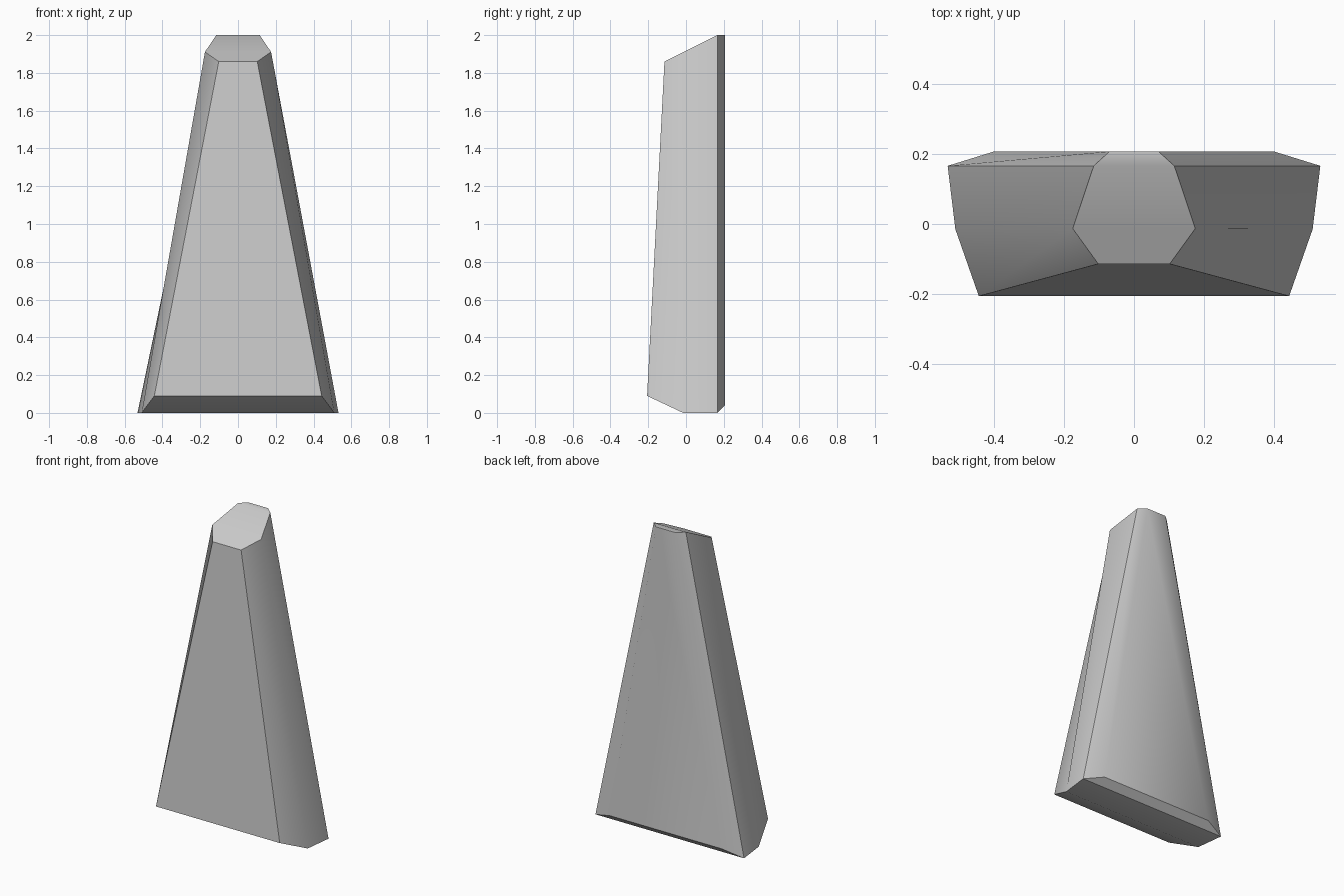
import bpy, bmesh, math

if "Cube" in bpy.data.objects:
    bpy.data.objects.remove(bpy.data.objects["Cube"])

# Half-width, depth and height of the cap outlines, listed front to back
BOTTOM = [(0.443, -0.206, 0.09), (0.51, -0.015, 0), (0.532, 0.166, 0), (0.40, 0.207, 0.042)]
TOP = [(0.102, -0.114, 1.86), (0.175, -0.013, 1.911), (0.115, 0.166, 2.0), (0.07, 0.207, 2.0)]


def ring(bm, rows):
    """Mirrored closed outline: left side front to back, right side back to front."""
    left = [bm.verts.new((-x, y, z)) for x, y, z in rows]
    right = [bm.verts.new((x, y, z)) for x, y, z in rows]
    return left + right[::-1]


def cap(bm, loop):
    """Fill an outline with one quad between each pair of rows."""
    n = len(loop)
    for i in range(n // 2 - 1):
        bm.faces.new((loop[i], loop[i + 1], loop[n - 2 - i], loop[n - 1 - i]))


# Tapered block: loft between the two outlines, then close both ends
bm = bmesh.new()
low, high = ring(bm, BOTTOM), ring(bm, TOP)
for i in range(len(low)):
    j = (i + 1) % len(low)
    bm.faces.new((low[i], low[j], high[j], high[i]))
cap(bm, low)
cap(bm, high)
bmesh.ops.recalc_face_normals(bm, faces=bm.faces)
mesh = bpy.data.meshes.new("tapered_block")
bm.to_mesh(mesh)
bm.free()

block = bpy.data.objects.new("tapered_block", mesh)
bpy.context.collection.objects.link(block)
bpy.context.view_layer.objects.active = block
block.select_set(True)
bpy.ops.object.shade_smooth_by_angle(angle=math.radians(30))
